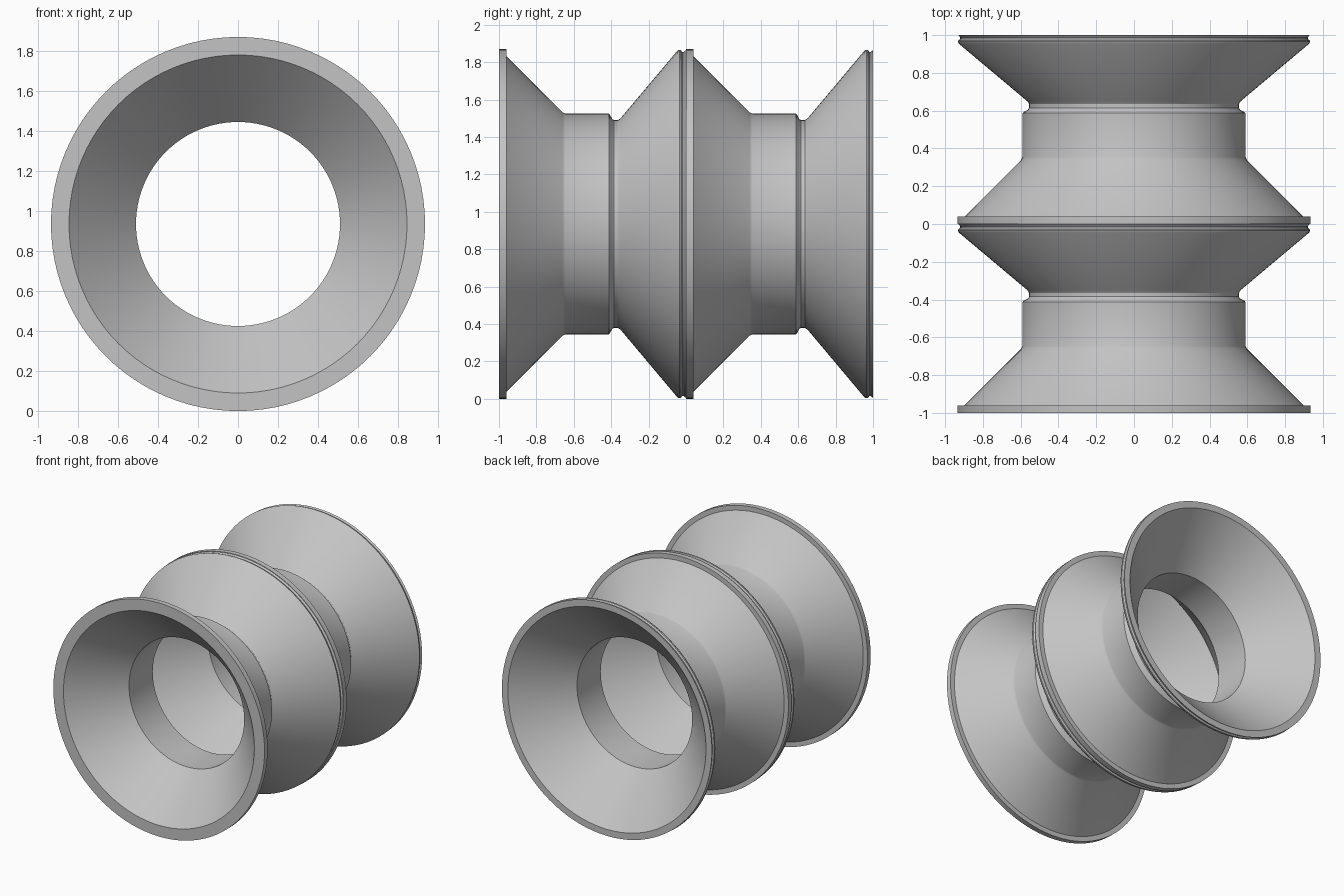
import bpy
import bmesh
import math

cube = bpy.data.objects.get("Cube")
if cube:
    bpy.data.objects.remove(cube, do_unlink=True)

SIDES = 96
AXIS_Z = 0.935

# Single satin grey for the whole roller
grey = bpy.data.materials.new("satin_grey")
grey.use_nodes = True
colour = (0.55, 0.55, 0.55, 1)
grey.diffuse_color = colour
grey.node_tree.nodes["Principled BSDF"].inputs["Base Color"].default_value = colour

# Closed wall section of one flared spool: (distance from its front, radius)
outer_wall = [
    (0, 0.935), (0.04, 0.935), (0.04, 0.897),        # front lip
    (0.34, 0.597), (0.355, 0.59), (0.587, 0.59),     # cone into neck
    (0.593, 0.585), (0.605, 0.562), (0.615, 0.555),  # neck shoulder
    (0.635, 0.555), (0.65, 0.565),                   # small groove
    (0.955, 0.928), (0.965, 0.932), (0.972, 0.93),   # rear cone
    (0.98, 0.92), (0.988, 0.92), (1, 0.93),          # grooved rear lip
]
bore = [(1, 0.877), (0.65, 0.51), (0.35, 0.51), (0, 0.845)]


def spool(name, front_y):
    """Revolve the wall section around the y axis."""
    bm = bmesh.new()
    section = outer_wall + bore
    rings = []
    for y, r in section:
        ring = []
        for i in range(SIDES):
            a = math.tau * i / SIDES
            ring.append(bm.verts.new((r * math.cos(a), y, r * math.sin(a))))
        rings.append(ring)
    for k, ring in enumerate(rings):
        after = rings[(k + 1) % len(rings)]
        for i in range(SIDES):
            j = (i + 1) % SIDES
            bm.faces.new((ring[i], ring[j], after[j], after[i]))
    bmesh.ops.recalc_face_normals(bm, faces=bm.faces)
    mesh = bpy.data.meshes.new(name)
    bm.to_mesh(mesh)
    bm.free()
    mesh.materials.append(grey)
    obj = bpy.data.objects.new(name, mesh)
    bpy.context.collection.objects.link(obj)
    obj.location = (0, front_y, AXIS_Z)

    # Soft round surfaces with crisp lips and shoulders
    bpy.ops.object.select_all(action="DESELECT")
    obj.select_set(True)
    bpy.context.view_layer.objects.active = obj
    bpy.ops.object.shade_smooth_by_angle(angle=math.radians(30))


# Two matching spools butted end to end
spool("front_spool", -1)
spool("rear_spool", 0)
